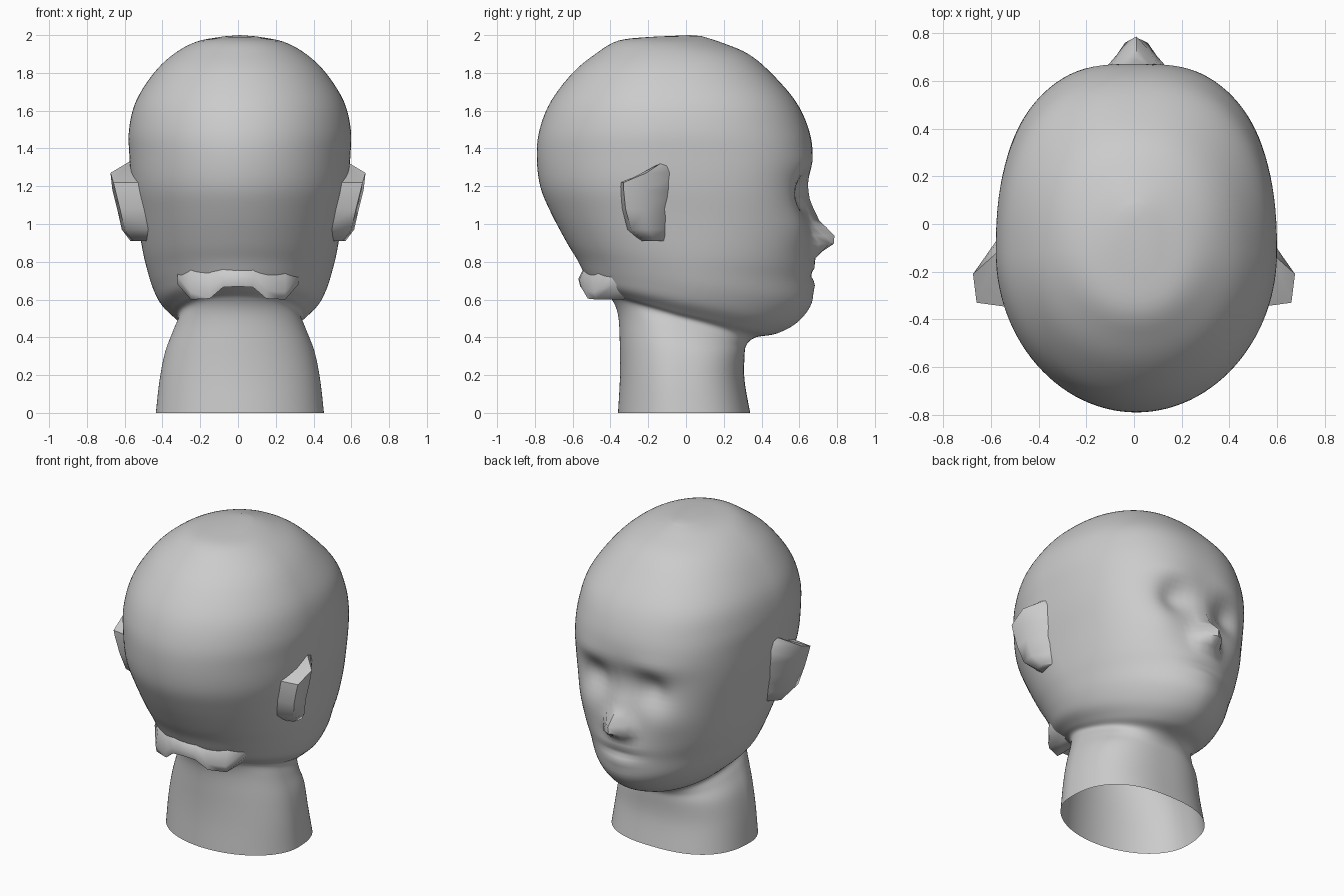
import bpy, bmesh, math

default_cube = bpy.data.objects.get("Cube")
if default_cube:
    bpy.data.objects.remove(default_cube, do_unlink=True)

clay = bpy.data.materials.new("grey clay")
clay.use_nodes = True
clay.diffuse_color = (0.6, 0.6, 0.6, 1)
clay.node_tree.nodes["Principled BSDF"].inputs["Base Color"].default_value = clay.diffuse_color


def finish(bm, name, crease_angle):
    """Turn a bmesh into a smooth shaded object."""
    bmesh.ops.recalc_face_normals(bm, faces=bm.faces)
    mesh = bpy.data.meshes.new(name)
    bm.to_mesh(mesh)
    bm.free()
    mesh.materials.append(clay)
    obj = bpy.data.objects.new(name, mesh)
    bpy.context.collection.objects.link(obj)
    bpy.ops.object.select_all(action="DESELECT")
    obj.select_set(True)
    bpy.context.view_layer.objects.active = obj
    bpy.ops.object.shade_smooth_by_angle(angle=math.radians(crease_angle))
    return obj


def loft(bm, rows):
    """Skin a list of closed vertex rows with quads."""
    for low, high in zip(rows, rows[1:]):
        count = len(low)
        for i in range(count):
            j = (i + 1) % count
            bm.faces.new((low[i], low[j], high[j], high[i]))


def spline(points, steps):
    """Sample a Catmull-Rom curve through tuples of any length."""
    padded = [points[0]] + points + [points[-1]]
    result = []
    for a, b, c, d in zip(padded, padded[1:], padded[2:], padded[3:]):
        for s in range(steps):
            t = s / steps
            result.append([q + 0.5 * t * (r - p + t * (2*p - 5*q + 4*r - u + t * (3*(q - r) + u - p)))
                           for p, q, r, u in zip(a, b, c, d)])
    return result + [list(points[-1])]


def bump(offset, width):
    return math.exp(-(offset / width) ** 2)


# Head rings: back height, front height, back y, front y, half width, front squareness
RINGS = [
    (0, 0, -.36, .34, .445, 2.5),
    (.18, .17, -.35, .31, .425, 2.5),
    (.35, .30, -.35, .31, .395, 2.5),
    (.52, .36, -.36, .32, .35, 2.4),
    (.61, .40, -.40, .37, .325, 2.2),
    (.65, .42, -.46, .48, .36, 2),
    (.69, .48, -.51, .59, .42, 1.85),
    (.74, .58, -.54, .665, .46, 1.85),
    (.81, .70, -.575, .67, .49, 2),
    (.90, .82, -.63, .67, .515, 2.25),
    (1.06, 1.02, -.715, .655, .545, 2.6),
    (1.2, 1.2, -.772, .645, .572, 2.75),
    (1.36, 1.36, -.79, .67, .585, 2.55),
    (1.5, 1.5, -.775, .65, .587, 2.4),
    (1.65, 1.65, -.715, .58, .55, 2.4),
    (1.8, 1.8, -.60, .45, .455, 2.3),
    (1.9, 1.9, -.48, .33, .35, 2.2),
    (1.97, 1.96, -.36, .19, .23, 2),
    (1.99, 1.995, -.20, .08, .09, 2),
]
# Facial relief on both sides: x, z, width, height, depth
RELIEF = [
    (.19, 1.16, .10, .10, -.06),
    (.21, 1.31, .14, .06, .012),
    (.30, .97, .12, .10, .015),
    (.06, .88, .035, .04, .025),
]
# Nose ridge: height, projection
NOSE = [(.81, 0), (.86, .06), (.89, .115), (.94, .125), (1.02, .05), (1.12, .012), (1.22, 0)]


def nose_height(z):
    for (z0, p0), (z1, p1) in zip(NOSE, NOSE[1:]):
        if z0 <= z <= z1:
            return p0 + (p1 - p0) * (z - z0) / (z1 - z0)
    return 0


def face_offset(x, z):
    total = sum(d * bump(abs(x) - px, w) * bump(z - pz, h) for px, pz, w, h, d in RELIEF)
    total += nose_height(z) * bump(x, .045 + .03 * bump(z - .88, .1))
    lips = bump(z - .78, .035) + bump(z - .68, .035) - bump(z - .73, .025)
    return total + .012 * lips * bump(x, .13)


# Head and neck, open at the bottom and set slightly to one side
SEGMENTS = 112
SHIFT = .01
bm = bmesh.new()
rows = []
for zb, zf, yb, yf, half, power in spline(RINGS, 5):
    middle = yb + (yf - yb) * .46
    row = []
    for i in range(SEGMENTS):
        angle = math.tau * i / SEGMENTS
        s, c = math.sin(angle), math.cos(angle)
        n = power if c > 0 else 2
        x = half * math.copysign(abs(s) ** (2 / n), s)
        reach = abs(c) ** (2 / n)
        y = middle + (yf - middle if c > 0 else yb - middle) * reach
        z = (zb + zf) / 2 + (zf - zb) / 2 * math.copysign(reach, c)
        if c > 0 and z > .55:
            y += face_offset(x, z) * min(1, c * 2)
        row.append(bm.verts.new((x + SHIFT, y, z)))
    rows.append(row)
loft(bm, rows)
crown = bm.verts.new((SHIFT, .02, 2))
for i in range(SEGMENTS):
    bm.faces.new((rows[-1][i], rows[-1][(i + 1) % SEGMENTS], crown))
finish(bm, "head", 60)

# Ears: height, outer x, front y, outer front y, outer back y
EAR = [
    (1.33, .575, -.04, -.12, -.20),
    (1.27, .675, -.01, -.21, -.33),
    (1.18, .665, -.01, -.22, -.33),
    (1.08, .64, -.04, -.22, -.32),
    (.97, .615, -.05, -.20, -.29),
    (.91, .57, -.07, -.16, -.22),
]
for side, name in ((1, "left_ear"), (-1, "right_ear")):
    bm = bmesh.new()
    rows = []
    for z, out, front, outer_front, outer_back in EAR:
        drop = .05 if z > 1.2 else 0
        root = .48 + .15 * (z - .9)
        outline = [(.44, front, z), (root, front, z), (out, outer_front, z),
                   (out - .015, outer_back, z - drop), (.44, outer_back - .03, z - drop)]
        rows.append([bm.verts.new((side * x, y, h)) for x, y, h in outline])
    loft(bm, rows)
    bm.faces.new(rows[0])
    bm.faces.new(rows[-1])
    finish(bm, name, 65)

# Ragged hairline at the nape: x, lower edge height, outer y
NAPE = [(0, .67, -.565), (.08, .665, -.56), (.15, .605, -.525), (.25, .6, -.48), (.32, .68, -.39)]
bm = bmesh.new()
rows = []
for x, z, y in [(-x, z, y) for x, z, y in reversed(NAPE[1:])] + NAPE:
    outline = [(y + .1, .82), (y + .02, .76), (y - .005, z + .04), (y + .005, z), (y + .15, z)]
    rows.append([bm.verts.new((x, py, pz)) for py, pz in outline])
loft(bm, rows)
bm.faces.new(rows[0])
bm.faces.new(rows[-1])
finish(bm, "nape_hairline", 70)
